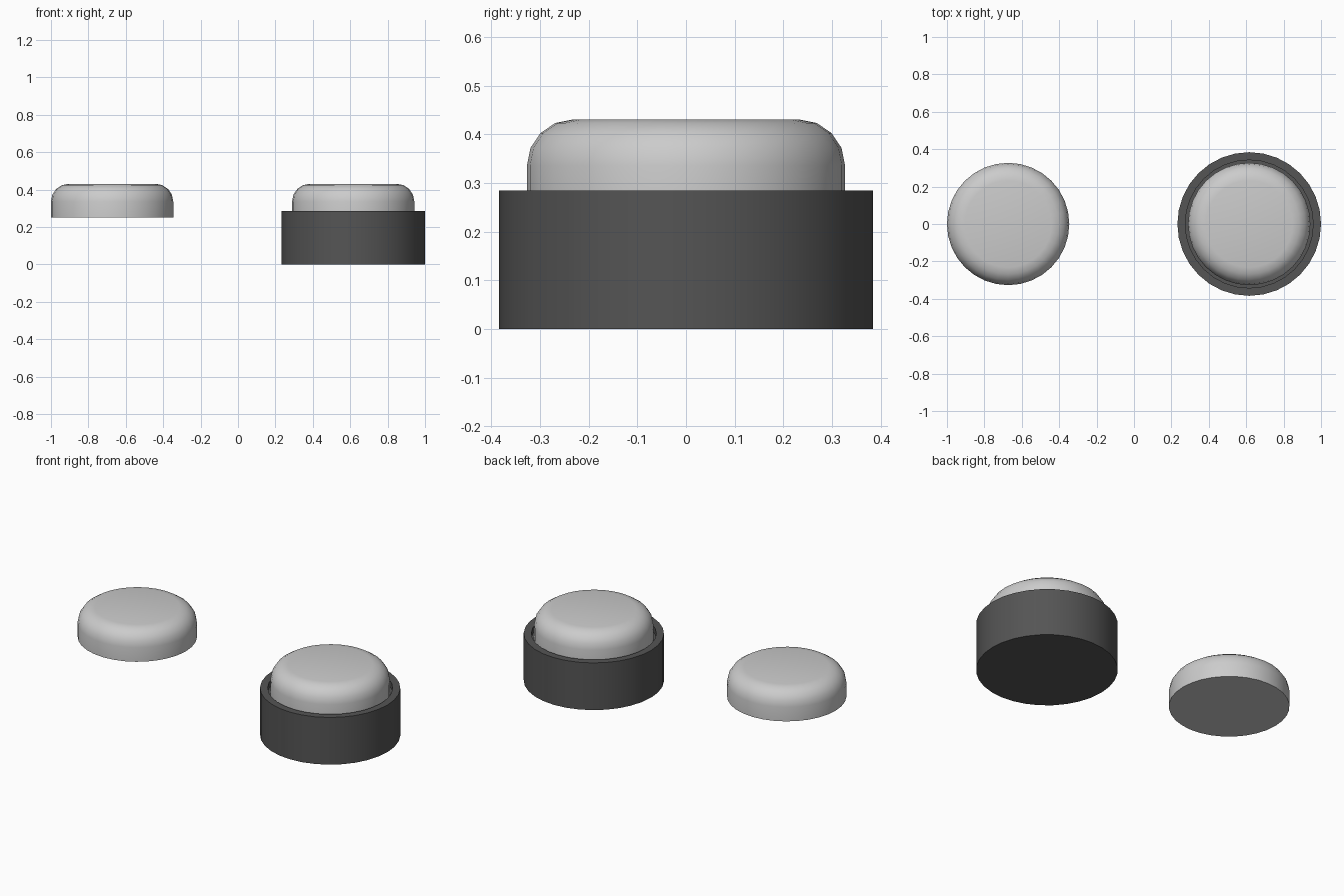
import bpy, bmesh, math

if "Cube" in bpy.data.objects:
    bpy.data.objects.remove(bpy.data.objects["Cube"])

SEGMENTS = 32


def lathe(name, profile, x):
    """Revolve an (r, z) profile around a vertical axis; r = 0 ends close the solid."""
    bm = bmesh.new()
    verts = [bm.verts.new((r, 0, z)) for r, z in profile]
    edges = [bm.edges.new(pair) for pair in zip(verts, verts[1:])]
    bmesh.ops.spin(bm, geom=verts + edges, cent=(0, 0, 0), axis=(0, 0, 1),
                   angle=math.tau, steps=SEGMENTS, use_duplicate=False)
    bmesh.ops.remove_doubles(bm, verts=bm.verts, dist=1e-5)
    bmesh.ops.recalc_face_normals(bm, faces=bm.faces)
    mesh = bpy.data.meshes.new(name)
    bm.to_mesh(mesh)
    bm.free()
    obj = bpy.data.objects.new(name, mesh)
    bpy.context.collection.objects.link(obj)
    obj.location.x = x
    bpy.ops.object.select_all(action='DESELECT')
    obj.select_set(True)
    bpy.context.view_layer.objects.active = obj
    bpy.ops.object.shade_smooth_by_angle(angle=math.radians(35))
    return obj


# Push cap: flat underside, straight wall, rounded shoulder, flat top
R, TOP, FILLET = 0.327, 0.431, 0.095
shoulder = [(R - FILLET + FILLET * math.cos(a), TOP - FILLET + FILLET * math.sin(a))
            for a in (math.radians(22.5 * i) for i in range(5))]
cap_profile = [(0, 0.25), (R, 0.25)] + shoulder + [(0, TOP)]
lathe("loose_cap", cap_profile, -0.673)
lathe("button_cap", cap_profile, 0.616)

# Dark housing with a shallow recess that the cap sits in
housing = lathe("button_housing", [(0, 0), (0.384, 0), (0.384, 0.285), (0.342, 0.285),
                                   (0.342, 0.249), (0, 0.249)], 0.616)
dark = bpy.data.materials.new("dark_grey")
dark.diffuse_color = (0.09, 0.09, 0.09, 1)
dark.use_nodes = True
dark.node_tree.nodes["Principled BSDF"].inputs["Base Color"].default_value = dark.diffuse_color
housing.data.materials.append(dark)
